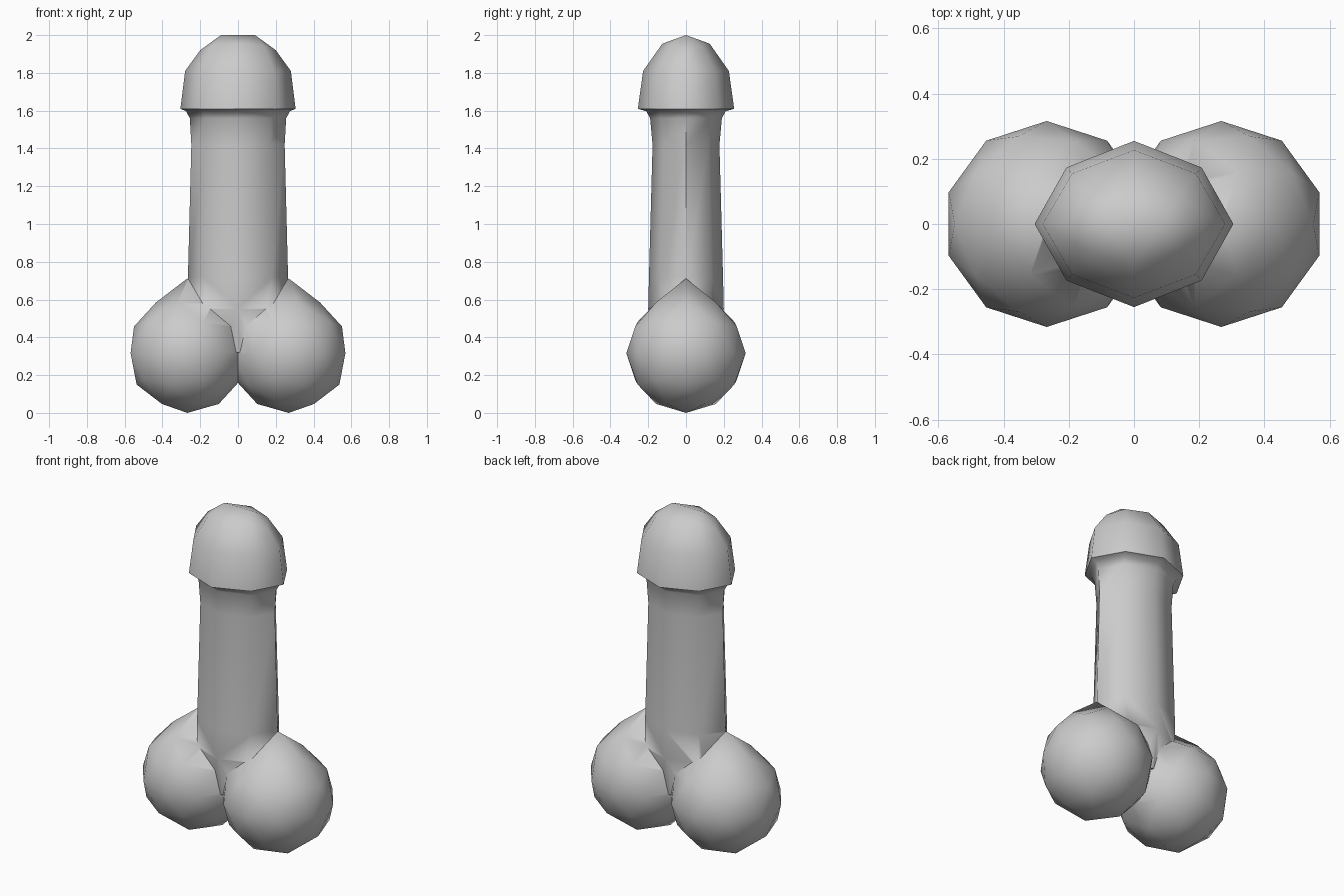
import bpy, bmesh, math
from mathutils import Matrix

if "Cube" in bpy.data.objects:
    bpy.data.objects.remove(bpy.data.objects["Cube"])


def make_object(name, bm):
    bmesh.ops.recalc_face_normals(bm, faces=bm.faces)
    mesh = bpy.data.meshes.new(name)
    bm.to_mesh(mesh)
    bm.free()
    obj = bpy.data.objects.new(name, mesh)
    bpy.context.collection.objects.link(obj)
    return obj


def ring(bm, z, rx, ry, dz=0.0, d=0.68):
    # eight-sided oval; dz raises the front and back points
    shape = [(1, 0), (d, d), (0, 1), (-d, d), (-1, 0), (-d, -d), (0, -1), (d, -d)]
    return [bm.verts.new((x * rx, y * ry, z + dz * abs(y))) for x, y in shape]


# Column with flared cap: (z, x radius, y radius, lift)
bm = bmesh.new()
profile = [(0.32, 0.15, 0.16, 0), (0.55, 0.262, 0.2, 0), (0.72, 0.265, 0.196, 0),
           (1.42, 0.247, 0.177, 0), (1.56, 0.255, 0.19, 0), (1.597, 0.275, 0.21, 0),
           (1.61, 0.305, 0.255, 0), (1.81, 0.28, 0.227, 0), (1.92, 0.2, 0.125, 0.035)]
rings = [ring(bm, *p) for p in profile]
for a, b in zip(rings, rings[1:]):
    for i in range(8):
        j = (i + 1) % 8
        bm.faces.new((a[i], a[j], b[j], b[i]))
bm.faces.new(rings[0][::-1])

# Ridge closing the top of the cap
t = rings[-1]
right = bm.verts.new((0.09, 0, 2))
left = bm.verts.new((-0.09, 0, 2))
for f in ((t[0], t[1], right), (t[1], t[2], right), (t[2], left, right),
          (t[2], t[3], left), (t[3], t[4], left), (t[4], t[5], left),
          (t[5], t[6], left), (t[6], right, left), (t[6], t[7], right),
          (t[7], t[0], right)):
    bm.faces.new(f)
body = make_object("column_body", bm)

# Mirrored round lobes at the base, top point drawn up to the column
for side, name in ((1, "right_lobe"), (-1, "left_lobe")):
    bm = bmesh.new()
    bmesh.ops.create_icosphere(bm, subdivisions=2, radius=0.316)
    pole = max(bm.verts, key=lambda v: v.co.z)
    pole.co.z = 0.396
    bmesh.ops.translate(bm, verts=bm.verts, vec=(0.268, 0, 0.318))
    bmesh.ops.transform(bm, verts=bm.verts, matrix=Matrix.Diagonal((side, 1, 1, 1)))
    low = min(v.co.z for v in bm.verts)
    bmesh.ops.translate(bm, verts=bm.verts, vec=(0, 0, -low))
    lobe = make_object(name, bm)

    # Weld the lobe into the body
    bpy.context.view_layer.objects.active = body
    mod = body.modifiers.new("weld_" + name, 'BOOLEAN')
    mod.operation = 'UNION'
    mod.solver = 'EXACT'
    mod.object = lobe
    bpy.ops.object.modifier_apply(modifier=mod.name)
    bpy.data.objects.remove(lobe, do_unlink=True)

# Smooth shading, keeping only hard creases
bpy.ops.object.select_all(action='DESELECT')
body.select_set(True)
bpy.context.view_layer.objects.active = body
bpy.ops.object.shade_smooth_by_angle(angle=math.radians(65))
